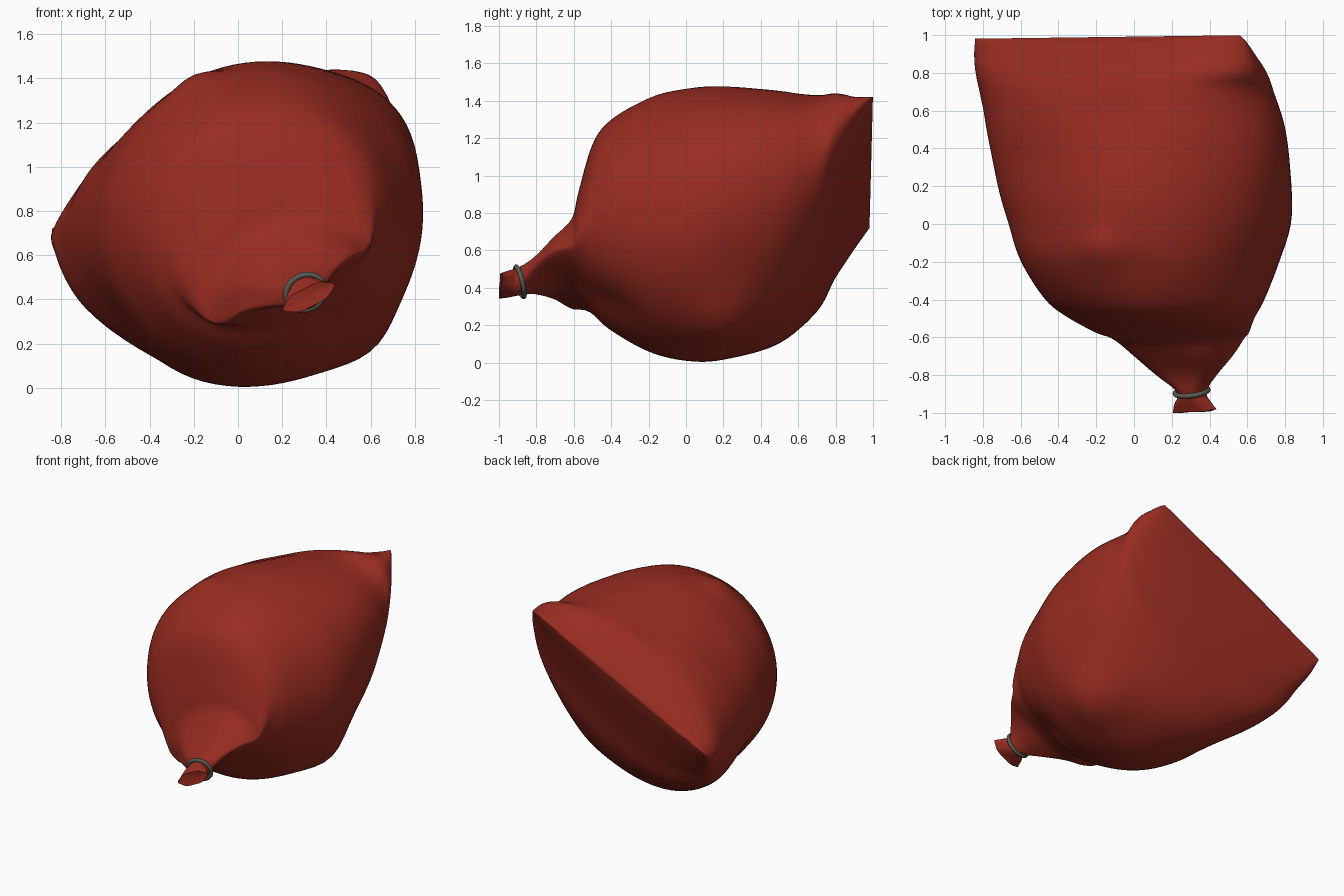
import bpy, bmesh, math
from mathutils import Vector

if "Cube" in bpy.data.objects:
    bpy.data.objects.remove(bpy.data.objects["Cube"])


def material(name, rgb):
    m = bpy.data.materials.new(name)
    m.diffuse_color = (*rgb, 1)
    m.use_nodes = True
    m.node_tree.nodes["Principled BSDF"].inputs["Base Color"].default_value = m.diffuse_color
    return m


red = material("red cloth", (0.31, 0.025, 0.015))
grey = material("grey cord", (0.10, 0.105, 0.085))

# Sack stations from tied mouth to sewn end: y, centre x, centre z, half width, half height
stations = [
    (-0.995, .32, .41, .125, .045), (-.95, .31, .42, .105, .06),
    (-.89, .305, .435, .08, .075), (-.80, .27, .47, .175, .075),
    (-.70, .24, .515, .285, .122), (-.61, .21, .54, .373, .20),
    (-.575, .18, .60, .43, .29), (-.50, .14, .71, .50, .45),
    (-.40, .11, .735, .585, .56), (-.20, .085, .74, .685, .68),
    (0, .08, .737, .757, .72), (.20, .05, .747, .795, .716),
    (.50, 0, .78, .817, .64), (.70, -.045, .85, .82, .488),
    (.80, -.07, .945, .83, .33), (.90, -.105, 1.01, .818, .165),
    (.96, -.125, 1.05, .80, .07), (.99, -.14, 1.07, .785, .006)]
TILT = math.radians(26.6)
U = Vector((math.cos(TILT), 0, math.sin(TILT)))
V = Vector((-math.sin(TILT), 0, math.cos(TILT)))
SIDES, STEPS = 96, 6

# Soft bumps and dents in the cloth: position, radius, outward amount
dents = [((-.2, -.13, 1.42), .12, .035), ((.58, .26, .2), .22, .085),
         ((.45, -.42, .27), .18, -.05), ((.0, -.22, 1.36), .14, -.02),
         ((.68, .42, 1.22), .30, .05), ((-.58, .2, .28), .30, -.07),
         ((-.45, .35, 1.2), .32, -.055), ((-.15, .55, 1.36), .26, -.055)]


def spline(p0, p1, p2, p3, t):
    return [0.5 * (2 * b + (c - a) * t + (2 * a - 5 * b + 4 * c - d) * t * t
                   + (3 * b - a - 3 * c + d) * t ** 3)
            for a, b, c, d in zip(p0, p1, p2, p3)]


rows = []
n = len(stations)
for i in range(n - 1):
    p = [stations[min(max(i + k, 0), n - 1)] for k in (-1, 0, 1, 2)]
    rows += [spline(*p, s / STEPS) for s in range(STEPS)]
rows.append(stations[-1])

# Sack body lofted through the stations, with gathered folds and a flat underside at the neck
bm = bmesh.new()
rings = []
for y, cx, cz, a, b in rows:
    fold = 0.05 * math.exp(-((y + .76) / .1) ** 2)
    flat = .4 * math.exp(-((y + .64) / .11) ** 2)
    flap = max(0, min(1, (-.9 - y) / .1))
    power = 1 - .25 * max(0, min(1, (y - .6) / .25))
    ring = []
    for k in range(SIDES):
        t = 2 * math.pi * k / SIDES
        r = 1 + fold * math.cos(5 * t + 1.2) + .04 * flap * math.cos(6 * t)
        s = math.copysign(abs(math.sin(t)) ** power, math.sin(t))
        s = s * (1 + flat) if s > 0 else s * (1 - 1.5 * flat)
        out = U * (a * r * math.cos(t)) + V * (b * (r * s - flat))
        base = Vector((cx, y, cz)) + out
        co = base.copy()
        co.y += .01 * math.cos(t) * max(0, y) ** 8
        co.y += .012 * flap * (math.cos(t) + .3 * math.cos(3 * t))
        for pos, rad, amount in dents:
            d = (base - Vector(pos)).length / rad
            fade = min(1, (1 - y) / .4) if y > .6 else 1
            co += out.normalized() * amount * fade * math.exp(-d * d)
        co.z = max(co.z, 0)
        co.y = max(-1, min(1, co.y))
        ring.append(bm.verts.new(co))
    rings.append(ring)
for r0, r1 in zip(rings, rings[1:]):
    for k in range(SIDES):
        j = (k + 1) % SIDES
        bm.faces.new((r0[k], r0[j], r1[j], r1[k]))
# Mouth is closed with a shallow fan, the sewn end with a thin strip
hub = bm.verts.new((.315, -.985, .412))
for k in range(SIDES):
    bm.faces.new((hub, rings[0][(k + 1) % SIDES], rings[0][k]))
bm.faces.new(rings[-1])
bmesh.ops.recalc_face_normals(bm, faces=bm.faces)
mesh = bpy.data.meshes.new("sack")
bm.to_mesh(mesh)
bm.free()
sack = bpy.data.objects.new("sack", mesh)
bpy.context.collection.objects.link(sack)
mesh.materials.append(red)
bpy.context.view_layer.objects.active = sack
sack.select_set(True)
bpy.ops.object.shade_smooth_by_angle(angle=math.radians(50))

# Cord tied around the neck, slightly tilted
curve = bpy.data.curves.new("neck_cord", 'CURVE')
curve.dimensions = '3D'
curve.bevel_depth = .013
curve.bevel_resolution = 4
sp = curve.splines.new('POLY')
sp.points.add(47)
for k, pt in enumerate(sp.points):
    t = 2 * math.pi * k / 48
    o = U * (.09 * math.cos(t)) + V * (.077 * math.sin(t))
    pt.co = (.305 + o.x, -.888 + .15 * o.x - .27 * o.z, .432 + o.z, 1)
sp.use_cyclic_u = True
cord = bpy.data.objects.new("neck_cord", curve)
bpy.context.collection.objects.link(cord)
curve.materials.append(grey)
